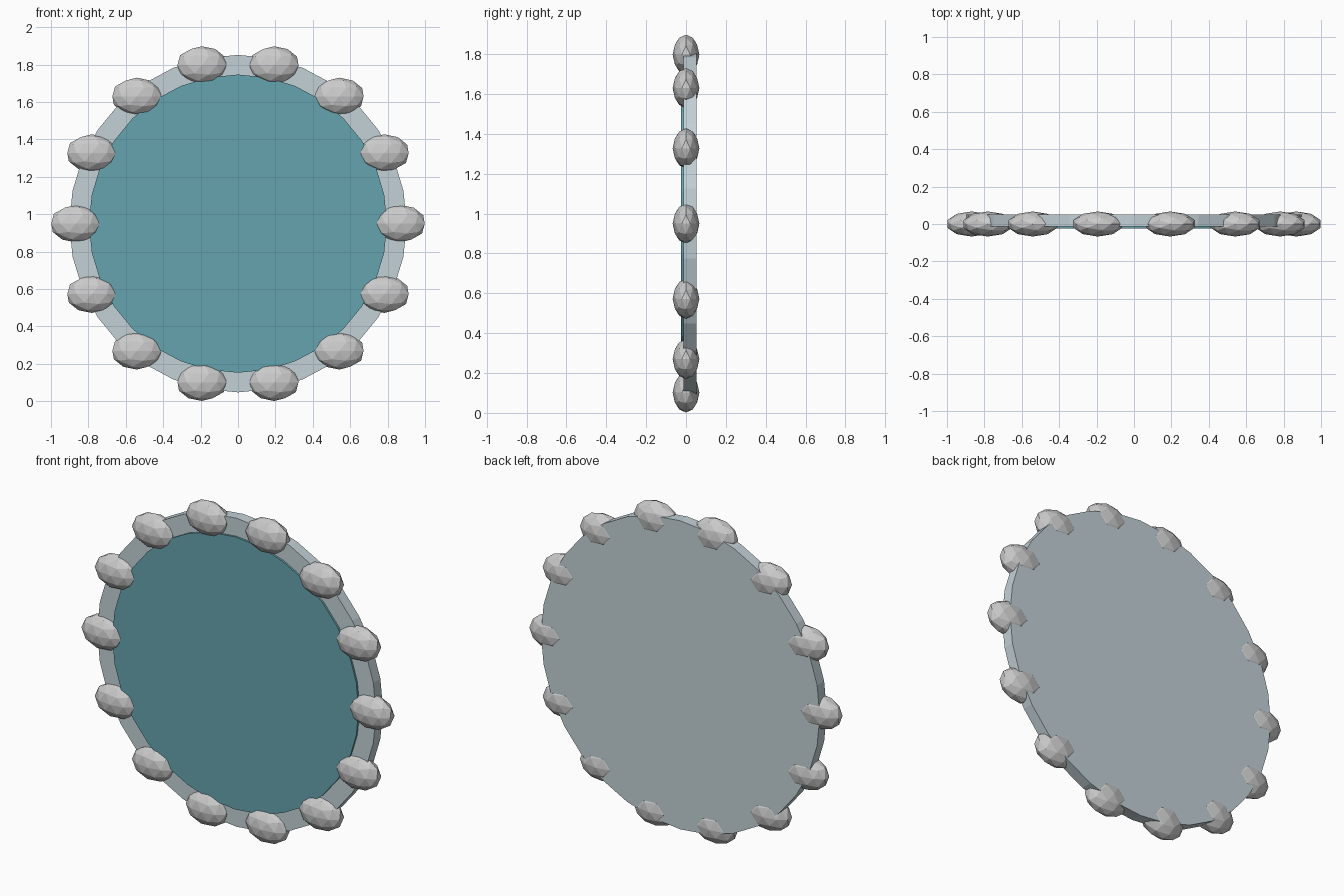
import bpy, math

if "Cube" in bpy.data.objects:
    bpy.data.objects.remove(bpy.data.objects["Cube"])

CZ = 0.95      # height of the ring centre
STONES = 14


def material(name, rgb):
    m = bpy.data.materials.new(name)
    m.diffuse_color = (*rgb, 1)
    m.use_nodes = True
    m.node_tree.nodes["Principled BSDF"].inputs["Base Color"].default_value = m.diffuse_color
    return m


def disc(name, radius, y0, y1, mat):
    # upright cylinder lying along y between y0 and y1
    bpy.ops.mesh.primitive_cylinder_add(
        vertices=32, radius=radius, depth=y1 - y0,
        location=(0, (y0 + y1) / 2, CZ), rotation=(math.pi / 2, 0, 0))
    ob = bpy.context.object
    ob.name = name
    ob.data.materials.append(mat)
    return ob


# backing disc and the slightly raised coloured face
disc("backing_disc", 0.902, -0.013, 0.052, material("pale_stone", (0.55, 0.64, 0.68)))
disc("portal_face", 0.797, -0.024, 0.0, material("teal", (0.13, 0.37, 0.42)))

# faceted stones around the rim, all with the same orientation
for i in range(STONES):
    a = 2 * math.pi * i / STONES
    bpy.ops.mesh.primitive_ico_sphere_add(
        subdivisions=2, radius=1,
        location=(0.868 * math.cos(a), 0, CZ + 0.87 * math.sin(a)))
    ob = bpy.context.object
    ob.name = f"rim_stone_{i + 1}"
    ob.scale = (0.137, 0.067, 0.1)
